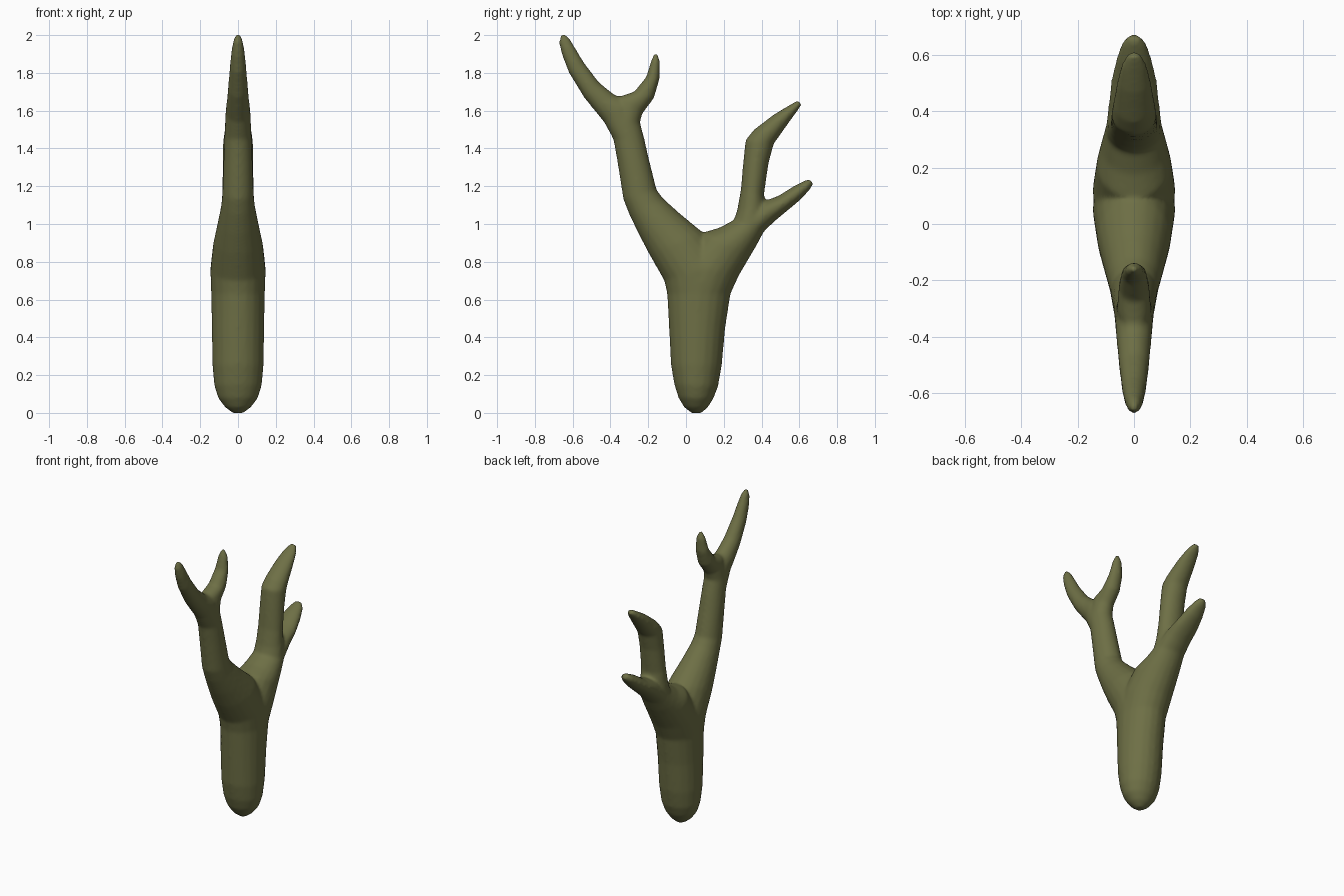
import bpy, bmesh, math

SIDES = 20
bm = bmesh.new()


def limb(rings):
    """Closed tube in the YZ plane; ring = (y1, z1, y2, z2, half depth in x)."""
    loops = []
    for y1, z1, y2, z2, hx in rings:
        cy, cz, dy, dz = (y1 + y2) / 2, (z1 + z2) / 2, (y2 - y1) / 2, (z2 - z1) / 2
        loops.append([bm.verts.new((hx * math.sin(a), cy + dy * math.cos(a), cz + dz * math.cos(a)))
                      for a in (2 * math.pi * i / SIDES for i in range(SIDES))])
    for a, b in zip(loops, loops[1:]):
        for i in range(SIDES):
            j = (i + 1) % SIDES
            bm.faces.new((a[i], a[j], b[j], b[i]))
    bm.faces.new(loops[0][::-1])
    bm.faces.new(loops[-1])


# Shared sections where limbs split
collar = (-.10, .63, .236, .63, .142)
fork = (-.385, 1.45, -.22, 1.45, .072)
elbow = (.175, .98, .37, .88, .118)

# Trunk
limb([(.03, -.002, .08, -.002, .025), (-.01, .03, .115, .028, .068),
      (-.04, .08, .145, .075, .105), (-.062, .15, .17, .14, .126),
      (-.08, .254, .19, .254, .136), (-.09, .45, .208, .45, .139),
      collar, (-.115, .70, .265, .70, .146), (-.06, .78, .21, .78, .12)])

# Tall limb with its outer tine
limb([collar, (-.115, .70, .22, .80, .147), (-.195, .84, .09, .955, .131),
      (-.25, .945, -.037, 1.06, .108), (-.30, 1.05, -.12, 1.135, .09),
      (-.332, 1.13, -.155, 1.18, .083), (-.365, 1.34, -.195, 1.34, .077), fork,
      (-.435, 1.54, -.30, 1.65, .066), (-.48, 1.595, -.38, 1.685, .06),
      (-.54, 1.67, -.46, 1.75, .054), (-.62, 1.80, -.54, 1.855, .044),
      (-.655, 1.89, -.585, 1.93, .036), (-.672, 1.955, -.615, 1.982, .026),
      (-.666, 2.0, -.64, 2.006, .012)])

# Tall limb, inner tine
limb([(-.365, 1.34, -.195, 1.34, .077), fork, (-.40, 1.52, -.243, 1.54, .069),
      (-.355, 1.675, -.23, 1.585, .06), (-.275, 1.70, -.17, 1.665, .055),
      (-.21, 1.78, -.14, 1.765, .045), (-.187, 1.86, -.137, 1.86, .031),
      (-.172, 1.90, -.15, 1.90, .012)])

# Short limb with its upper tine
limb([collar, (-.04, .80, .28, .726, .147), (.09, .955, .335, .82, .133), elbow,
      (.25, 1.01, .413, .96, .102), (.27, 1.07, .42, 1.09, .091),
      (.29, 1.18, .413, 1.155, .084), (.302, 1.32, .437, 1.32, .081),
      (.315, 1.445, .465, 1.425, .08), (.36, 1.50, .487, 1.455, .074),
      (.465, 1.58, .54, 1.53, .06), (.54, 1.625, .587, 1.595, .045),
      (.592, 1.655, .615, 1.635, .022)])

# Short limb, lower tine
limb([elbow, (.27, 1.03, .413, .96, .1), (.40, 1.115, .47, 1.015, .089),
      (.49, 1.15, .53, 1.065, .081), (.57, 1.20, .60, 1.123, .063),
      (.63, 1.23, .65, 1.175, .044), (.655, 1.24, .675, 1.212, .022)])

bmesh.ops.recalc_face_normals(bm, faces=bm.faces[:])
mesh = bpy.data.meshes.new("forked_trunk")
bm.to_mesh(mesh)
bm.free()
trunk = bpy.data.objects.new("forked_trunk", mesh)
bpy.context.collection.objects.link(trunk)

# Fuse the limbs into one skin and soften the joints
remesh = trunk.modifiers.new("fuse", 'REMESH')
remesh.mode = 'VOXEL'
remesh.voxel_size = .01
remesh.use_smooth_shade = True
soften = trunk.modifiers.new("soften", 'SMOOTH')
soften.factor = .5
soften.iterations = 10

# Olive bark
bark = bpy.data.materials.new("olive_bark")
bark.diffuse_color = (.155, .16, .06, 1)
mesh.materials.append(bark)
